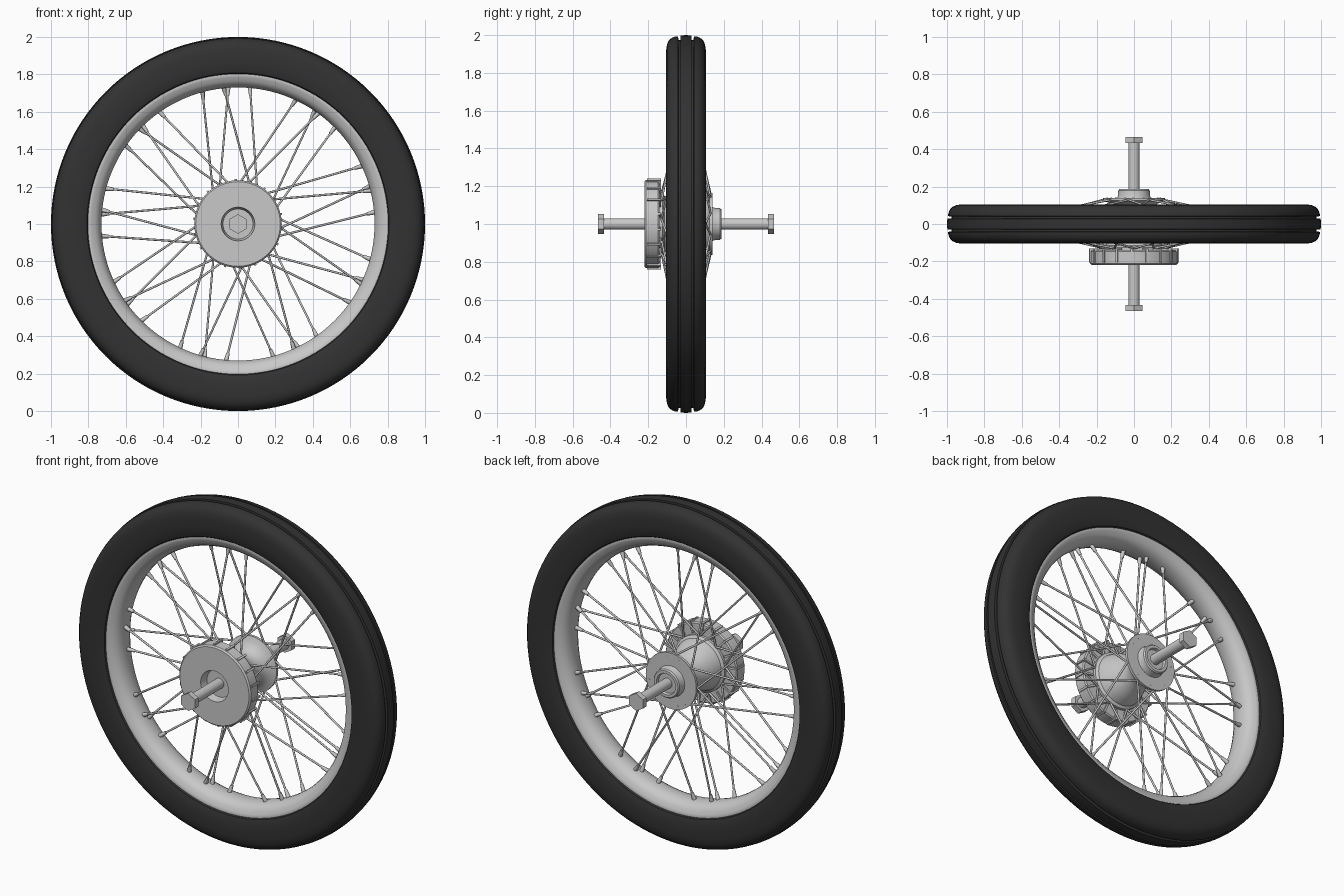
import bpy, bmesh, math
from mathutils import Vector, Matrix

if "Cube" in bpy.data.objects:
    bpy.data.objects.remove(bpy.data.objects["Cube"])

CENTRE = Vector((0, 0, 1))


def material(name, value):
    m = bpy.data.materials.new(name)
    m.diffuse_color = (value, value, value, 1)
    m.use_nodes = True
    m.node_tree.nodes["Principled BSDF"].inputs["Base Color"].default_value = m.diffuse_color
    return m


RUBBER = material("black_rubber", 0.032)
METAL = material("grey_metal", 0.58)


def finish(bm, name, mat, angle=35):
    bmesh.ops.recalc_face_normals(bm, faces=bm.faces)
    me = bpy.data.meshes.new(name)
    bm.to_mesh(me)
    bm.free()
    me.materials.append(mat)
    ob = bpy.data.objects.new(name, me)
    bpy.context.collection.objects.link(ob)
    bpy.ops.object.select_all(action='DESELECT')
    ob.select_set(True)
    bpy.context.view_layer.objects.active = ob
    bpy.ops.object.shade_smooth_by_angle(angle=math.radians(angle))
    return ob


def polar(r, deg, y):
    a = math.radians(deg)
    return CENTRE + Vector((r * math.cos(a), y, r * math.sin(a)))


def lathe(name, profile, mat, n=96, angle=35):
    """Revolve a closed (radius, y) profile around the axle."""
    bm = bmesh.new()
    rings = [[bm.verts.new(polar(r, 360 * i / n, y)) for r, y in profile]
             for i in range(n)]
    k = len(profile)
    for i in range(n):
        a, b = rings[i], rings[(i + 1) % n]
        for j in range(k):
            bm.faces.new((a[j], a[(j + 1) % k], b[(j + 1) % k], b[j]))
    return finish(bm, name, mat, angle)


def rod(bm, p, q, r1, r2, sides):
    d = q - p
    rot = d.to_track_quat('Z', 'Y').to_matrix().to_4x4()
    bmesh.ops.create_cone(bm, cap_ends=True, segments=sides, radius1=r1, radius2=r2,
                          depth=d.length,
                          matrix=Matrix.Translation((p + q) / 2) @ rot)


def mirrored(half):
    """Complete a profile symmetric about y = 0."""
    return half + [(r, -y) for r, y in reversed(half) if abs(y) > 1e-6]


# tyre with two tread grooves
lathe("tyre", mirrored([(0.80, 0.082), (0.808, 0.094), (0.83, 0.102), (0.87, 0.105),
                        (0.92, 0.105), (0.95, 0.101), (0.972, 0.091), (0.986, 0.075),
                        (0.993, 0.055), (0.994, 0.042), (0.975, 0.040), (0.975, 0.030),
                        (0.998, 0.028), (1.0, 0.0)]), RUBBER, 128)

# rim
lathe("rim", mirrored([(0.83, 0.080), (0.795, 0.088), (0.785, 0.084), (0.765, 0.076),
                       (0.748, 0.062), (0.736, 0.040), (0.730, 0.015), (0.730, 0.0)]),
      METAL, 128)

# hub shell flaring to the two spoke flanges
lathe("hub_shell", [(0.02, -0.145), (0.165, -0.145), (0.165, -0.125), (0.150, -0.115),
                    (0.143, -0.09), (0.132, -0.06), (0.115, -0.025), (0.098, 0.01),
                    (0.09, 0.04), (0.095, 0.07), (0.11, 0.095), (0.135, 0.115),
                    (0.165, 0.125), (0.165, 0.14), (0.02, 0.14)], METAL, 64)

# brake drum with a recessed face
lathe("brake_drum", [(0.02, -0.175), (0.08, -0.175), (0.09, -0.22), (0.226, -0.22),
                     (0.234, -0.212), (0.234, -0.148), (0.228, -0.14), (0.02, -0.14)],
      METAL, 64)

# ribs around the drum
bm = bmesh.new()
for i in range(18):
    m = (Matrix.Translation(CENTRE) @ Matrix.Rotation(math.radians(20 * i + 7), 4, 'Y')
         @ Matrix.Translation((0.208, -0.169, 0))
         @ Matrix.Diagonal((0.066, 0.074, 0.012, 1)))
    bmesh.ops.create_cube(bm, size=1, matrix=m)
finish(bm, "drum_ribs", METAL)

# bearing collar on the back
lathe("bearing_collar", [(0.02, 0.135), (0.092, 0.135), (0.086, 0.15), (0.084, 0.18),
                         (0.078, 0.187), (0.062, 0.187), (0.058, 0.172), (0.02, 0.172)],
      METAL, 48)

# axle and its hexagonal ends
bm = bmesh.new()
rod(bm, CENTRE - Vector((0, 0.45, 0)), CENTRE + Vector((0, 0.45, 0)), 0.03, 0.03, 32)
finish(bm, "axle", METAL)
for side, name in ((-1, "front_nut"), (1, "back_nut")):
    bm = bmesh.new()
    ring = [[bm.verts.new(polar(0.052, 90 + 60 * i, side * y)) for i in range(6)]
            for y in (0.434, 0.466)]
    for loop in ring:
        bm.faces.new(loop)
    for i in range(6):
        j = (i + 1) % 6
        bm.faces.new((ring[0][i], ring[0][j], ring[1][j], ring[1][i]))
    finish(bm, name, METAL)

# spokes in nine groups of four: (rim offset, hub twist, flange side)
spokes, nipples = bmesh.new(), bmesh.new()
for g in range(9):
    base = 95 + 40 * g
    for off, twist, side in ((-10, -42, -1), (-1, 42, -1), (1, -42, 1), (10, 42, 1)):
        hub = polar(0.148, base + off + twist, side * 0.134)
        end = polar(0.735, base + off, side * 0.012)
        d = (end - hub).normalized()
        rod(spokes, hub - d * 0.01, end, 0.0058, 0.0058, 8)
        rod(nipples, end - d * 0.045, end, 0.009, 0.013, 8)
finish(spokes, "spokes", METAL, 50)
finish(nipples, "spoke_nipples", METAL, 50)
